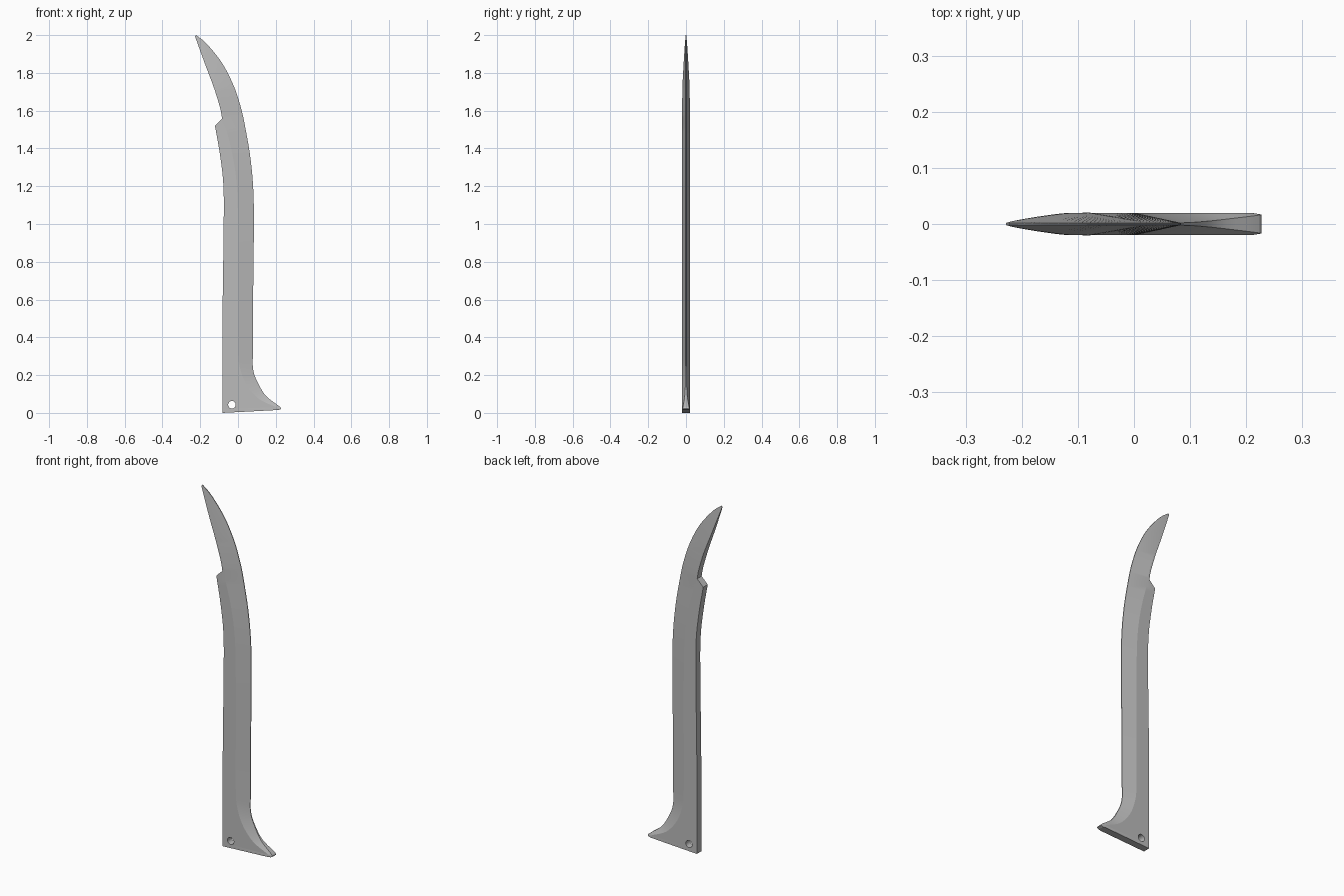
import bpy, bmesh, math
from mathutils import Vector

if "Cube" in bpy.data.objects:
    bpy.data.objects.remove(bpy.data.objects["Cube"], do_unlink=True)

steel = bpy.data.materials.new("grey steel")
steel.use_nodes = True
colour = (0.5, 0.5, 0.5, 1)
steel.diffuse_color = colour
steel.node_tree.nodes["Principled BSDF"].inputs["Base Color"].default_value = colour

HALF = 0.02     # half thickness of the flat
KEEN = 0.002    # half thickness of the cutting edge

# Stations: spine x, z / ridge x, z / edge x, z / half thickness of edge
lower = [
    (-.082, 0, .205, .015, .217, .016, .017),
    (-.082, .03, .2, .03, .224, .03, .016),
    (-.082, .1, .11, .075, .15, .088, .007),
    (-.082, .17, .045, .15, .106, .158, .003),
    (-.082, .24, .01, .24, .08, .23, KEEN),
    (-.082, .34, 0, .34, .079, .34, KEEN),
    (-.081, .6, 0, .6, .08, .6, KEEN),
    (-.076, .97, 0, .97, .084, 1.0, KEEN),
    (-.077, 1.2, -.006, 1.2, .08, 1.2, KEEN),
    (-.095, 1.365, -.03, 1.37, .063, 1.37, KEEN),
    (-.122, 1.52, -.072, 1.535, .035, 1.53, KEEN),
]
# Tip: spine x, z / edge x, z / half thickness of spine
upper = [
    (-.084, 1.557, .029, 1.56, .02),
    (-.095, 1.615, .013, 1.625, .02),
    (-.127, 1.72, -.022, 1.73, .019),
    (-.172, 1.84, -.083, 1.85, .013),
    (-.212, 1.95, -.165, 1.953, .006),
    (-.228, 1.995, -.222, 2.0, .002),
]


def smooth_rows(rows, steps=5):
    """Catmull-Rom interpolation through the stations."""
    rows = [Vector(r) for r in rows]
    out = []
    for i in range(len(rows) - 1):
        b, c = rows[i], rows[i + 1]
        a = rows[i - 1] if i else b
        d = rows[i + 2] if i + 2 < len(rows) else c
        for k in range(steps):
            t = k / steps
            out.append(0.5 * (2 * b + (c - a) * t + (2 * a - 5 * b + 4 * c - d) * t * t
                              + (3 * b - a - 3 * c + d) * t ** 3))
    return out + [rows[-1]]


def ring(spine, ridge, edge, ts, tr, te):
    """Six-sided cross-section, thick at the spine and keen at the edge."""
    front = [(spine, ts), (ridge, tr), (edge, te)]
    return ([(p[0], -t, p[1]) for p, t in front]
            + [(p[0], t, p[1]) for p, t in reversed(front)])


rings = [ring(r[0:2], r[2:4], r[4:6], HALF, HALF, r[6]) for r in smooth_rows(lower)]
for r in smooth_rows(upper):
    spine, edge = Vector(r[0:2]), Vector(r[2:4])
    rings.append(ring(spine, spine.lerp(edge, 0.08), edge, r[4], r[4], min(KEEN, r[4])))

# Blade body lofted through all cross-sections
bm = bmesh.new()
loops = [[bm.verts.new(p) for p in pts] for pts in rings]
for a, b in zip(loops, loops[1:]):
    for i in range(6):
        j = (i + 1) % 6
        bm.faces.new((a[i], a[j], b[j], b[i]))
bm.faces.new(loops[0])
bm.faces.new(loops[-1])
bmesh.ops.recalc_face_normals(bm, faces=bm.faces)
mesh = bpy.data.meshes.new("blade")
bm.to_mesh(mesh)
bm.free()
mesh.materials.append(steel)
blade = bpy.data.objects.new("blade", mesh)
bpy.context.collection.objects.link(blade)

# Round hole through the heel
bpy.ops.mesh.primitive_cylinder_add(vertices=24, radius=0.02, depth=0.2,
                                    location=(-.032, 0, .043),
                                    rotation=(math.pi / 2, 0, 0))
cutter = bpy.context.object
cutter.name = "hole_cutter"
cutter.hide_render = True
cutter.data.materials.append(steel)
cut = blade.modifiers.new("hole", "BOOLEAN")
cut.operation = "DIFFERENCE"
cut.solver = "EXACT"
cut.object = cutter

bpy.ops.object.select_all(action="DESELECT")
blade.select_set(True)
bpy.context.view_layer.objects.active = blade
bpy.ops.object.modifier_apply(modifier="hole")
bpy.data.objects.remove(cutter, do_unlink=True)
bpy.ops.object.shade_smooth_by_angle(angle=math.radians(10))
